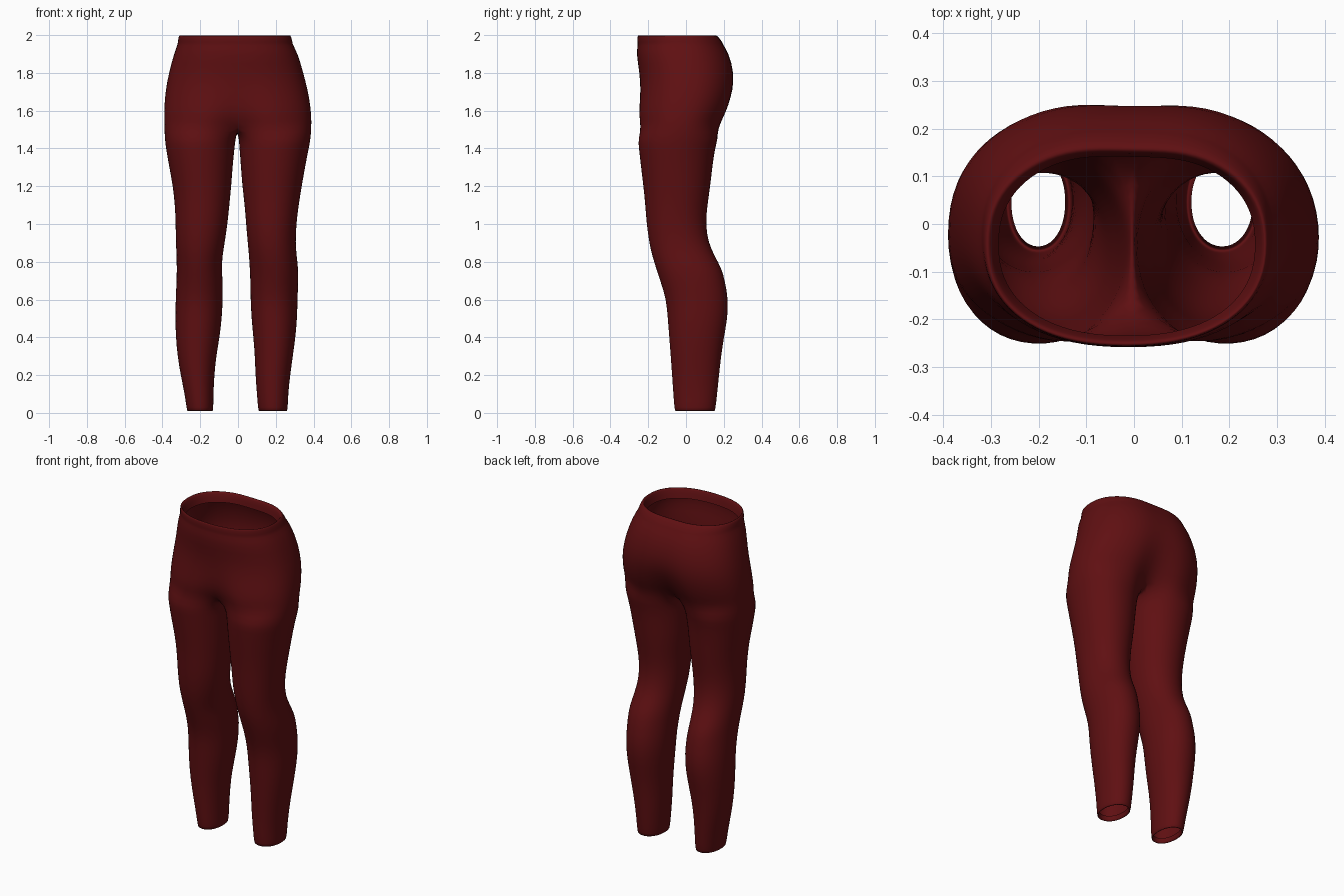
import bpy, bmesh, math

HALF = 20      # segments around each half of the hips
SADDLE = 6     # segments along the crotch seam, front to back

# Hip rings: height, left x, right x, front y, back y, front dip, back dip
HIPS = [
    (1.94, -0.285, 0.255, -0.235, 0.15, 0.0, 0.06),   # folded inner hem
    (1.995, -0.300, 0.270, -0.245, 0.157, 0.0, 0.06),
    (2.00, -0.310, 0.277, -0.254, 0.168, 0.0, 0.06),
    (1.99, -0.316, 0.283, -0.258, 0.182, 0.0, 0.06),
    (1.96, -0.320, 0.290, -0.258, 0.203, 0.0, 0.05),
    (1.952, -0.320, 0.290, -0.255, 0.204, 0.0, 0.05),
    (1.90, -0.340, 0.318, -0.264, 0.237, 0.0, 0.04),
    (1.80, -0.367, 0.347, -0.246, 0.263, 0.0, 0.04),
    (1.71, -0.384, 0.370, -0.250, 0.263, 0.04, 0.08),
    (1.63, -0.391, 0.384, -0.262, 0.244, 0.10, 0.18),
    (1.57, -0.392, 0.389, -0.268, 0.222, 0.18, 0.28),
    (1.52, -0.391, 0.390, -0.262, 0.198, 0.28, 0.40),
]
# Leg rings: height, front y, back y
DEPTH = [
    (1.45, -0.257, 0.172), (1.40, -0.251, 0.155), (1.30, -0.240, 0.141),
    (1.20, -0.227, 0.130), (1.10, -0.217, 0.115), (1.00, -0.210, 0.105),
    (0.90, -0.196, 0.120), (0.83, -0.180, 0.154), (0.76, -0.158, 0.192),
    (0.70, -0.138, 0.207), (0.60, -0.106, 0.226), (0.50, -0.098, 0.221),
    (0.40, -0.090, 0.202), (0.30, -0.082, 0.187), (0.20, -0.075, 0.176),
    (0.10, -0.068, 0.166), (0.02, -0.062, 0.157), (0.00, -0.056, 0.150),
    (0.04, -0.048, 0.140),
]
# Inner and outer x for the same leg rings
LEFT = [
    (-0.012, -0.389), (-0.018, -0.383), (-0.028, -0.365), (-0.035, -0.346),
    (-0.045, -0.335), (-0.055, -0.331), (-0.070, -0.330), (-0.082, -0.326),
    (-0.086, -0.325), (-0.080, -0.326), (-0.080, -0.331), (-0.085, -0.333),
    (-0.097, -0.330), (-0.115, -0.321), (-0.125, -0.304), (-0.130, -0.283),
    (-0.130, -0.272), (-0.136, -0.266), (-0.144, -0.258),
]
RIGHT = [
    (0.004, 0.386), (0.007, 0.376), (0.015, 0.356), (0.022, 0.339),
    (0.035, 0.322), (0.042, 0.310), (0.051, 0.305), (0.058, 0.312),
    (0.062, 0.320), (0.065, 0.320), (0.066, 0.316), (0.071, 0.314),
    (0.081, 0.305), (0.089, 0.291), (0.092, 0.277), (0.100, 0.266),
    (0.106, 0.264), (0.112, 0.258), (0.120, 0.250),
]


def oval(angle, x0, x1, y0, y1, power):
    """Point on a rounded oval that fills the given box."""
    c, s = math.cos(angle), math.sin(angle)
    px = math.copysign(abs(c) ** (2 / power), c)
    py = math.copysign(abs(s) ** (2 / power), s)
    return (x0 + x1) / 2 + px * (x1 - x0) / 2, (y0 + y1) / 2 + py * (y1 - y0) / 2


def hip_ring(bm, z, x0, x1, y0, y1, dip_front, dip_back):
    ring = []
    for i in range(2 * HALF):
        a = -math.pi / 2 + math.pi * i / HALF
        x, y = oval(a, x0, x1, y0, y1, 2.3)
        dip = dip_front if y < 0 else dip_back
        y *= 1 - dip * math.exp(-(x / 0.10) ** 2)
        ring.append(bm.verts.new((x, y, z)))
    return ring


def leg_ring(bm, z, xin, xout, y0, y1, side):
    """Runs front seam, outer side, back seam, then inner side."""
    ring = []
    reach = math.radians(145)
    for i in range(HALF + SADDLE):
        if i <= HALF:
            a = -reach + 2 * reach * i / HALF
        else:
            a = reach + (2 * math.pi - 2 * reach) * (i - HALF) / SADDLE
        half = abs(xout - xin) / 2
        x, y = oval(a, -half, half, y0, y1, 2.1)
        ring.append(bm.verts.new(((xin + xout) / 2 + side * x, y, z)))
    return ring


def skin(bm, upper, lower):
    n = len(upper)
    for i in range(n):
        j = (i + 1) % n
        bm.faces.new((upper[i], lower[i], lower[j], upper[j]))


bm = bmesh.new()

# Waistband, hips and seat
rings = [hip_ring(bm, *row) for row in HIPS]
for upper, lower in zip(rings, rings[1:]):
    skin(bm, upper, lower)
base = rings[-1]

# Crotch seam joining the front and back centres
front, back = base[0], base[HALF]
seam = []
for k in range(1, SADDLE):
    t = k / SADDLE
    p = back.co.lerp(front.co, t)
    p.x, p.z = -0.004, 1.52 - 0.03 * math.sin(math.pi * t)
    seam.append(bm.verts.new(p))

# Legs, each starting from half the hips plus the seam
right_top = base[:HALF + 1] + seam
left_top = [base[0]] + base[:HALF - 1:-1] + seam
for side, widths, top in ((1, RIGHT, right_top), (-1, LEFT, left_top)):
    previous = top
    for (z, y0, y1), (xin, xout) in zip(DEPTH, widths):
        ring = leg_ring(bm, z, xin, xout, y0, y1, side)
        skin(bm, previous, ring)
        previous = ring

bmesh.ops.recalc_face_normals(bm, faces=bm.faces)
# Keep the cloth facing outward
side_face = max(bm.faces, key=lambda f: f.calc_center_median().x)
if side_face.normal.x < 0:
    bmesh.ops.reverse_faces(bm, faces=bm.faces)

mesh = bpy.data.meshes.new("trousers")
bm.to_mesh(mesh)
bm.free()
trousers = bpy.data.objects.new("trousers", mesh)
bpy.context.collection.objects.link(trousers)

cloth = bpy.data.materials.new("dark red cloth")
cloth.diffuse_color = (0.115, 0.005, 0.006, 1)
mesh.materials.append(cloth)

# Smooth cloth surface
for poly in mesh.polygons:
    poly.use_smooth = True
smooth = trousers.modifiers.new("smooth", 'SUBSURF')
smooth.levels = smooth.render_levels = 1
